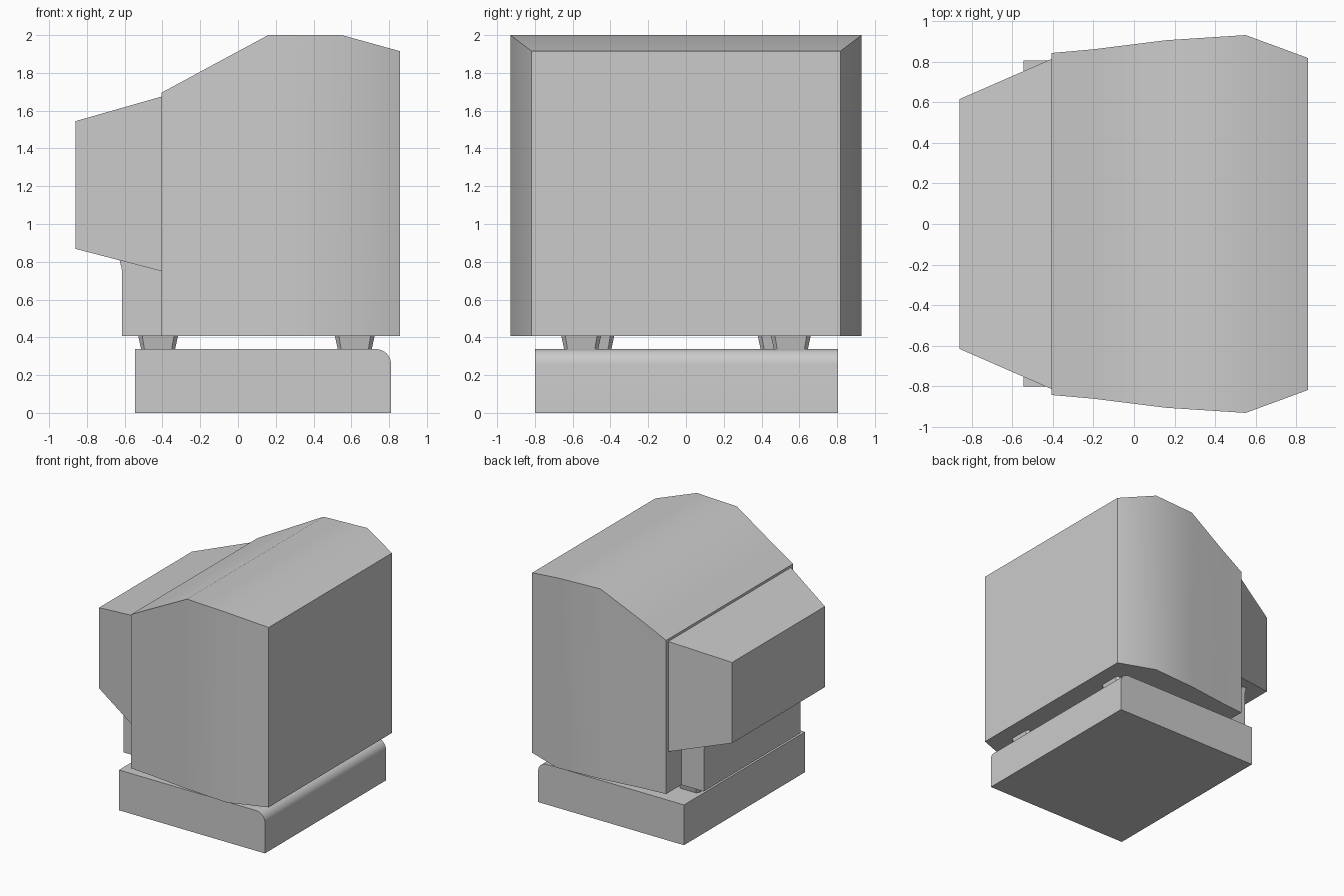
import bpy, bmesh, math

if "Cube" in bpy.data.objects:
    bpy.data.objects.remove(bpy.data.objects["Cube"])


def finish(name, bm, angle=None):
    bmesh.ops.recalc_face_normals(bm, faces=bm.faces)
    mesh = bpy.data.meshes.new(name)
    bm.to_mesh(mesh)
    bm.free()
    ob = bpy.data.objects.new(name, mesh)
    bpy.context.collection.objects.link(ob)
    if angle:
        bpy.ops.object.select_all(action='DESELECT')
        bpy.context.view_layer.objects.active = ob
        ob.select_set(True)
        bpy.ops.object.shade_smooth_by_angle(angle=math.radians(angle))
    return ob


def loft(name, rings, angle=None):
    """Skin closed rings of equal point count and cap both ends."""
    bm = bmesh.new()
    rows = [[bm.verts.new(p) for p in ring] for ring in rings]
    n = len(rows[0])
    for a, b in zip(rows, rows[1:]):
        for i in range(n):
            j = (i + 1) % n
            bm.faces.new((a[i], a[j], b[j], b[i]))
    bm.faces.new(rows[0])
    bm.faces.new(rows[-1])
    return finish(name, bm, angle)


def section(x, w, z0, z1):
    return [(x, -w, z0), (x, w, z0), (x, w, z1), (x, -w, z1)]


def prism(name, profile, y0, y1, angle=None):
    return loft(name, [[(x, y, z) for x, z in profile] for y in (y0, y1)], angle)


# Main case: bulging sides and sloped roof, as (x, half width, top height)
stations = [(-0.405, 0.842, 1.695), (-0.2, 0.86, 1.806), (0.16, 0.905, 2.0),
            (0.55, 0.93, 2.0), (0.857, 0.817, 1.915)]
loft("monitor_case", [section(x, w, 0.406, t) for x, w, t in stations], 35)

# Tapered housing at the back of the tube
loft("rear_housing", [section(-0.40, 0.815, 0.749, 1.676),
                      section(-0.859, 0.615, 0.868, 1.545)])

# Block beneath the rear housing
prism("rear_lower_block", [(-0.40, 0.406), (-0.613, 0.406), (-0.613, 0.75),
                           (-0.628, 0.812), (-0.40, 0.80)], -0.64, 0.64)

# Base slab with a rounded upper edge on the screen side
r = 0.08
arc = [(0.81 - r + r * math.cos(a), 0.338 - r + r * math.sin(a))
       for a in (math.pi / 2 * i / 8 for i in range(9))]
prism("base", [(-0.545, 0), (0.81, 0)] + arc + [(-0.545, 0.338)], -0.80, 0.805, 30)

# Four tapered feet with chamfered corners
for label, x, y in (("screen_side", 0.618, 0.555), ("rear", -0.423, 0.485)):
    for side, s in (("left", -1), ("right", 1)):
        bm = bmesh.new()
        bmesh.ops.create_cube(bm, size=1)
        edges = [e for e in bm.edges if abs(e.verts[0].co.z - e.verts[1].co.z) > 0.5]
        bmesh.ops.bevel(bm, geom=edges, offset=0.1, segments=1, affect='EDGES')
        for v in bm.verts:
            k = 0.21 if v.co.z > 0 else 0.18
            v.co = (x + v.co.x * k, s * y + v.co.y * k, 0.372 + v.co.z * 0.07)
        finish(f"{label}_foot_{side}", bm)
